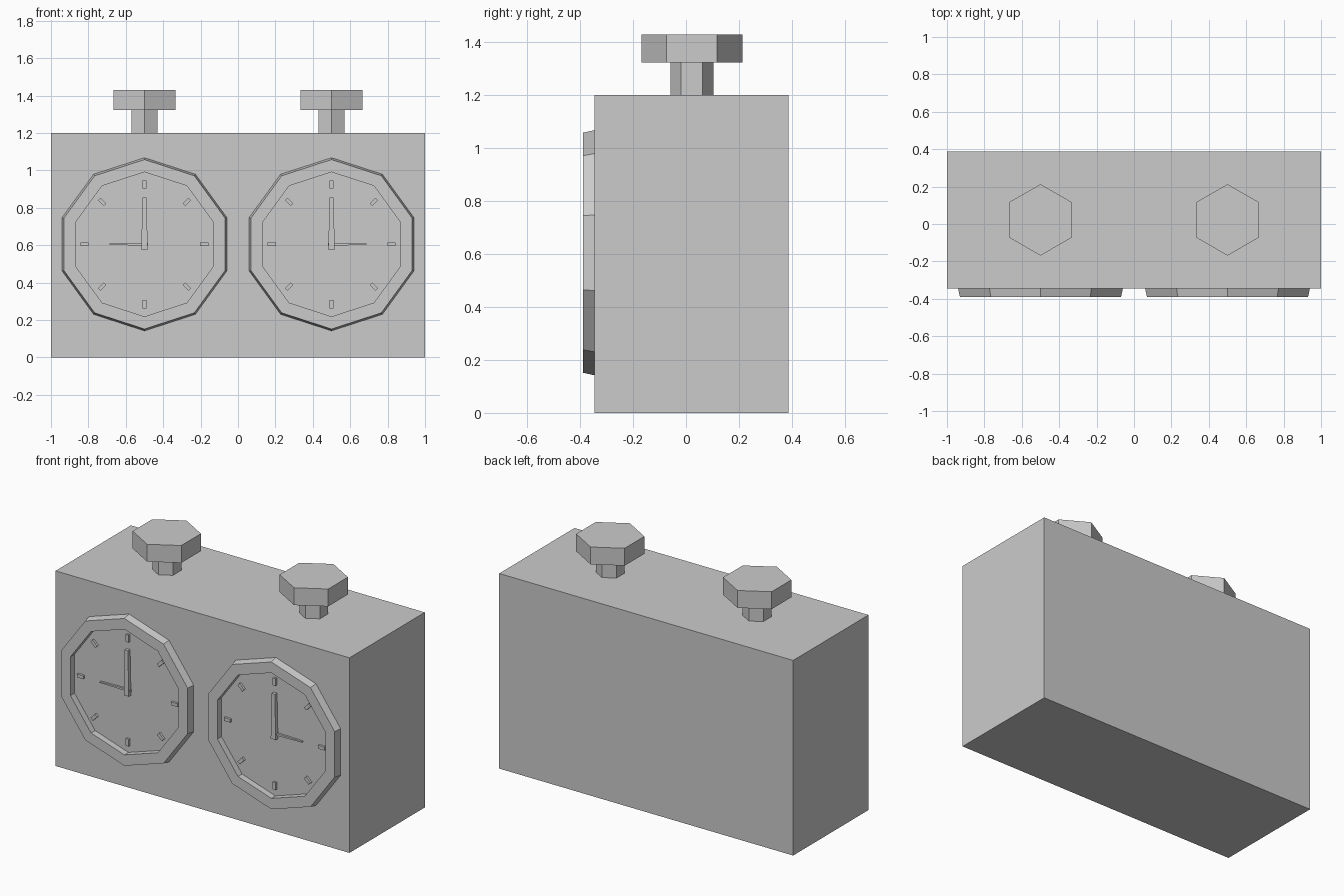
import bpy
import bmesh
from math import sin, cos, pi, radians
from mathutils import Vector, Matrix

cube = bpy.data.objects.get("Cube")
if cube:
    bpy.data.objects.remove(cube, do_unlink=True)

GREY = (0.6, 0.6, 0.6, 1.0)
grey = bpy.data.materials.new("plain_grey")
grey.use_nodes = True
grey.diffuse_color = GREY
grey.node_tree.nodes["Principled BSDF"].inputs["Base Color"].default_value = GREY

FRONT, BACK = -0.345, 0.387
DIAL_Y = -0.35
DIAL_Z = 0.605


def finish(bm, name):
    bmesh.ops.recalc_face_normals(bm, faces=bm.faces)
    mesh = bpy.data.meshes.new(name)
    bm.to_mesh(mesh)
    bm.free()
    mesh.materials.append(grey)
    obj = bpy.data.objects.new(name, mesh)
    bpy.context.collection.objects.link(obj)
    return obj


def add_box(bm, low, high):
    """Add an axis-aligned box and return its vertices."""
    low, high = Vector(low), Vector(high)
    verts = bmesh.ops.create_cube(bm, size=1)["verts"]
    for v in verts:
        v.co = (low + high) / 2 + v.co * (high - low)
    return verts


def lathe(name, profile, sides, centre, axis):
    """Join (radius, height) rings of a polygon; cap both ends."""
    bm = bmesh.new()
    rings = []
    for r, h in profile:
        ring = []
        for i in range(sides):
            a = 2 * pi * i / sides
            u, w = r * sin(a), r * cos(a)
            p = Vector((u, h, w)) if axis == "Y" else Vector((u, w, h))
            ring.append(bm.verts.new(p + Vector(centre)))
        rings.append(ring)
    for a, b in zip(rings, rings[1:]):
        for i in range(sides):
            j = (i + 1) % sides
            bm.faces.new((a[i], a[j], b[j], b[i]))
    bm.faces.new(rings[0])
    bm.faces.new(rings[-1])
    return finish(bm, name)


def hand(name, x, angle, tail, tip, tail_width, tip_width, thickness):
    """Tapered clock hand pointing at an angle clockwise from up."""
    bm = bmesh.new()
    verts = add_box(bm, (-0.5, DIAL_Y - thickness, -tail), (0.5, DIAL_Y, tip))
    for v in verts:
        v.co.x *= tip_width if v.co.z > 0 else tail_width
    bmesh.ops.rotate(bm, verts=verts, matrix=Matrix.Rotation(angle, 3, "Y"))
    bmesh.ops.translate(bm, verts=verts, vec=(x, 0, DIAL_Z))
    finish(bm, name)


# Case
case = bmesh.new()
add_box(case, (-1, FRONT, 0), (1, BACK, 1.2))
finish(case, "case")

for side, label in ((-1, "right"), (1, "left")):
    x = side * 0.5

    # Ten-sided bezel with sloped rim and sunken dial
    lathe(label + "_bezel_and_dial",
          [(0.463, FRONT), (0.453, -0.39), (0.386, -0.39), (0.386, DIAL_Y)],
          10, (x, 0, DIAL_Z), "Y")

    # Eight hour marks
    marks = bmesh.new()
    for i in range(8):
        verts = add_box(marks, (-0.01, DIAL_Y - 0.014, 0.298), (0.01, DIAL_Y, 0.342))
        bmesh.ops.rotate(marks, verts=verts, matrix=Matrix.Rotation(i * pi / 4, 3, "Y"))
        bmesh.ops.translate(marks, verts=verts, vec=(x, 0, DIAL_Z))
    finish(marks, label + "_hour_marks")

    # Hands, the short one pointing away from the middle of the case
    hand(label + "_long_hand", x, 0, 0.03, 0.25, 0.034, 0.022, 0.022)
    hand(label + "_short_hand", x, side * radians(90), 0.02, 0.188, 0.014, 0.007, 0.012)

    # Six-sided push button on a stem
    lathe(label + "_button",
          [(0.081, 1.2), (0.081, 1.323), (0.191, 1.323), (0.191, 1.43)],
          6, (x, 0.022, 0), "Z")
